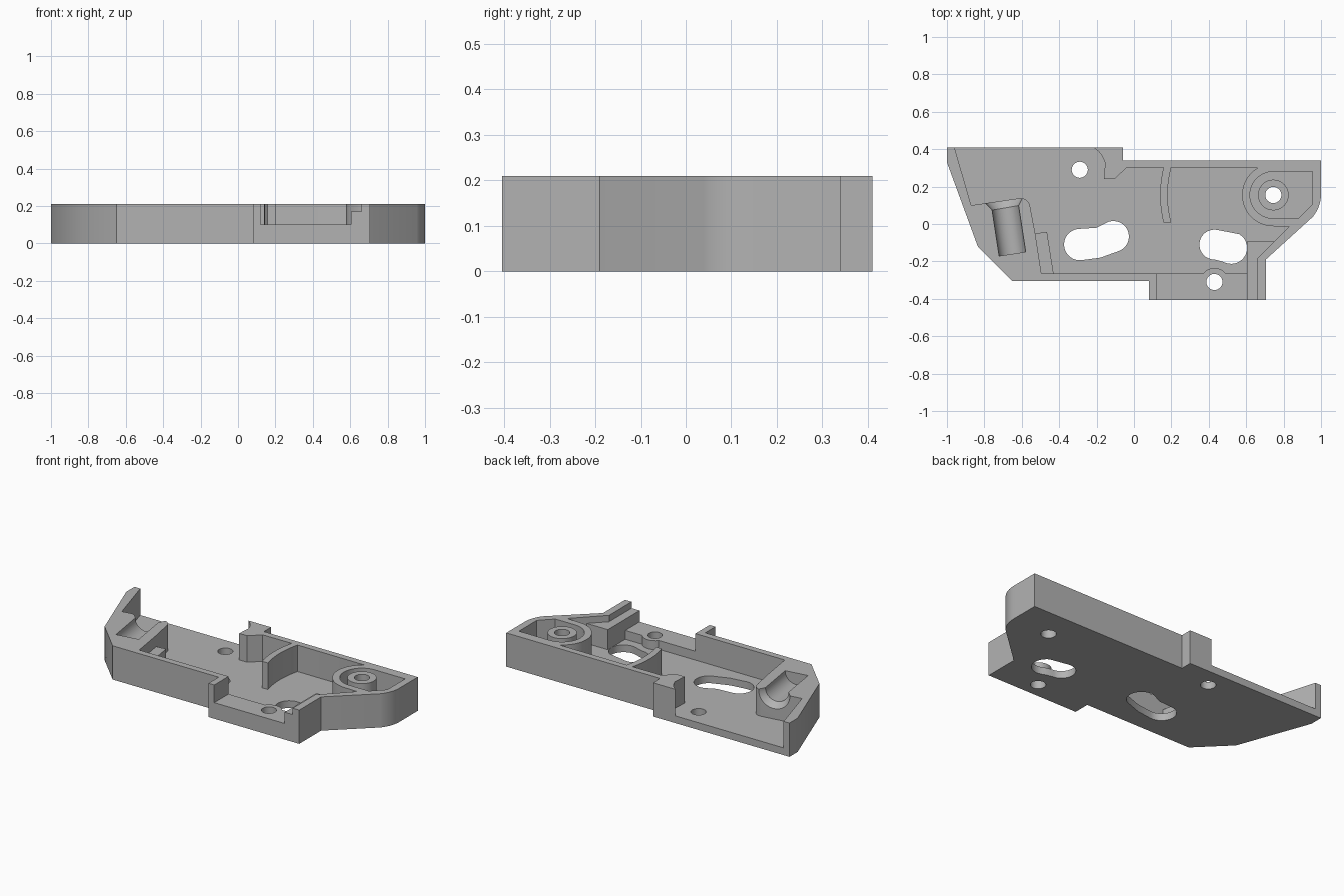
import bpy, bmesh, math
from mathutils import Vector

cube = bpy.data.objects.get("Cube")
if cube:
    bpy.data.objects.remove(cube, do_unlink=True)

TOP, FLOOR, LEDGE, STEP, PAD = 0.21, 0.045, 0.10, 0.17, 0.14
ABOVE = 0.3

grey = bpy.data.materials.new("plain_grey")
grey.use_nodes = True
grey.diffuse_color = (0.45, 0.45, 0.45, 1)
grey.node_tree.nodes["Principled BSDF"].inputs["Base Color"].default_value = (0.45, 0.45, 0.45, 1)


def arc(cx, cy, r, a0, a1, n=16):
    """Points along an arc, angles in degrees."""
    steps = [math.radians(a0 + (a1 - a0) * i / n) for i in range(n + 1)]
    return [(cx + r * math.cos(a), cy + r * math.sin(a)) for a in steps]


def to_object(name, bm):
    bmesh.ops.recalc_face_normals(bm, faces=bm.faces)
    mesh = bpy.data.meshes.new(name)
    bm.to_mesh(mesh)
    bm.free()
    mesh.materials.append(grey)
    obj = bpy.data.objects.new(name, mesh)
    bpy.context.collection.objects.link(obj)
    return obj


def prism(name, points, z0, z1):
    bm = bmesh.new()
    face = bm.faces.new([bm.verts.new((x, y, z0)) for x, y in points])
    new = bmesh.ops.extrude_face_region(bm, geom=[face])["geom"]
    verts = [v for v in new if isinstance(v, bmesh.types.BMVert)]
    bmesh.ops.translate(bm, verts=verts, vec=(0, 0, z1 - z0))
    return to_object(name, bm)


def rod(name, start, end, r0, r1):
    """Round or tapered rod between two points."""
    a, b = Vector(start), Vector(end)
    bm = bmesh.new()
    bmesh.ops.create_cone(bm, cap_ends=True, segments=48, radius1=r0, radius2=r1,
                          depth=(b - a).length)
    turn = (b - a).to_track_quat("Z", "Y").to_matrix().to_4x4()
    turn.translation = (a + b) / 2
    bmesh.ops.transform(bm, matrix=turn, verts=bm.verts)
    return to_object(name, bm)


def combine(target, tool, operation="DIFFERENCE"):
    """Apply one boolean and discard the tool."""
    mod = target.modifiers.new("cut", "BOOLEAN")
    mod.object, mod.operation, mod.solver = tool, operation, "EXACT"
    graph = bpy.context.evaluated_depsgraph_get()
    mesh = bpy.data.meshes.new_from_object(target.evaluated_get(graph))
    target.modifiers.clear()
    target.data = mesh
    bpy.data.objects.remove(tool, do_unlink=True)


# Solid body outline with a rounded right-hand corner
outline = [(-1, 0.41), (-1, 0.33), (-0.835, -0.12), (-0.65, -0.305), (0.08, -0.305),
           (0.08, -0.405), (0.705, -0.405), (0.705, -0.19)]
outline += arc(0.81, 0.16, 0.19, -40, 0, 12)
outline += [(1, 0.34), (-0.06, 0.34), (-0.06, 0.41)]
tray = prism("bracket_tray", outline, 0, TOP)

# Main recess, leaving walls, cradle, curved rib and screw post standing
bx, by = 0.745, 0.155
recess = [(-0.967, 0.434), (-0.87, 0.10), (-0.61, 0.138)]
recess += arc(-0.605, 0.088, 0.05, 82, 8, 8)
recess += [(-0.528, -0.05), (-0.465, -0.043), (-0.43, -0.265)]
recess += arc(0.43, -0.31, 0.075, 143, 37, 14)
recess += [(0.605, -0.265), (0.605, -0.094), (0.75, -0.094), (0.83, -0.014)]
recess += arc(bx, by, 0.167, -90, -240, 32)
recess += [(0.66, 0.30)]
recess += arc(bx, by, 0.565, 165, 195, 14)
recess += arc(bx, by, 0.605, 194, 166, 14)
recess += [(-0.04, 0.30), (-0.105, 0.24), (-0.16, 0.24)]
recess += arc(-0.29, 0.29, 0.14, 15, 57, 10)
recess += [(-0.21, 0.434)]
combine(tray, prism("recess", recess, FLOOR, ABOVE))

# Front ledge, side step and small pad beside the cradle
ledge = [(0.12, -0.45), (0.605, -0.45), (0.605, -0.21), (0.12, -0.21)]
combine(tray, prism("ledge", ledge, LEDGE, ABOVE))
step = [(0.56, -0.45), (0.66, -0.45), (0.66, -0.184), (0.78, -0.064), (0.56, -0.064)]
combine(tray, prism("step", step, STEP, ABOVE))
pad = [(-0.528, -0.05), (-0.495, -0.265), (-0.40, -0.265), (-0.40, -0.02), (-0.532, -0.024)]
combine(tray, prism("pad", pad, PAD, ABOVE))

# Pocket around the screw boss, then the boss itself
pocket = arc(bx, by, 0.125, 90, 270, 32)
pocket += [(0.88, 0.03), (0.955, 0.105), (0.955, 0.28)]
combine(tray, prism("pocket", pocket, FLOOR, ABOVE))
combine(tray, rod("boss", (bx, by, 0.02), (bx, by, TOP), 0.082, 0.082), "UNION")

# Half-round trough with a flared mouth
combine(tray, rod("trough", (-0.65, -0.16, TOP), (-0.699, 0.16, TOP), 0.072, 0.072))
combine(tray, rod("flare", (-0.688, 0.085, TOP), (-0.70, 0.16, TOP), 0.071, 0.125))

# Screw holes through the floor
for x, y in [(-0.29, 0.29), (0.43, -0.31), (bx, by)]:
    combine(tray, rod("hole", (x, y, -0.1), (x, y, ABOVE), 0.043, 0.043))

# Two bean-shaped slots
left_slot = arc(-0.29, -0.11, 0.084, 95, 275) + [(-0.18, -0.18)]
left_slot += arc(-0.11, -0.067, 0.083, -75, 108) + [(-0.20, -0.02)]
right_slot = arc(0.43, -0.11, 0.08, 80, 270) + [(0.465, -0.198)]
right_slot += arc(0.52, -0.128, 0.085, -110, 60)
for slot in (left_slot, right_slot):
    combine(tray, prism("slot", slot, -0.1, LEDGE))

# Smooth the round walls, keep the edges crisp
bpy.ops.object.select_all(action="DESELECT")
tray.select_set(True)
bpy.context.view_layer.objects.active = tray
bpy.ops.object.shade_smooth_by_angle(angle=math.radians(25))
